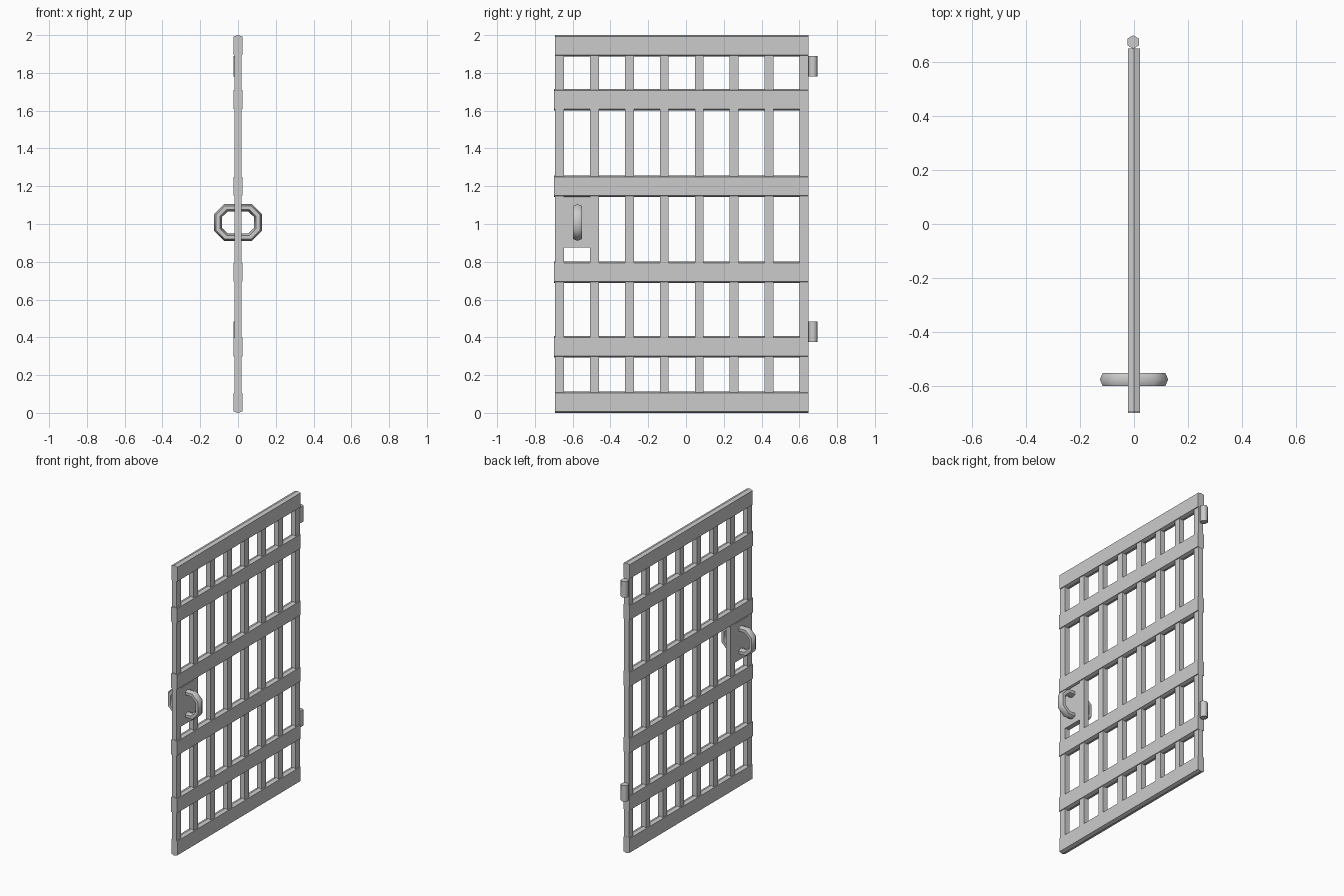
import bpy, bmesh, math

cube = bpy.data.objects.get("Cube")
if cube:
    bpy.data.objects.remove(cube, do_unlink=True)

iron = bpy.data.materials.new("grey_iron")
iron.use_nodes = True
colour = (0.6, 0.6, 0.6, 1)
iron.diffuse_color = colour
iron.node_tree.nodes["Principled BSDF"].inputs["Base Color"].default_value = colour


def sweep(name, rings, closed=False, smooth=False):
    """Skin a list of cross-section rings; cap the ends of an open sweep."""
    bm = bmesh.new()
    loops = [[bm.verts.new(p) for p in ring] for ring in rings]
    n = len(loops[0])
    pairs = list(zip(loops, loops[1:]))
    if closed:
        pairs.append((loops[-1], loops[0]))
    else:
        bm.faces.new(loops[0])
        bm.faces.new(loops[-1])
    for a, b in pairs:
        for i in range(n):
            j = (i + 1) % n
            bm.faces.new((a[i], a[j], b[j], b[i]))
    bmesh.ops.recalc_face_normals(bm, faces=bm.faces)
    mesh = bpy.data.meshes.new(name)
    bm.to_mesh(mesh)
    bm.free()
    mesh.materials.append(iron)
    obj = bpy.data.objects.new(name, mesh)
    bpy.context.collection.objects.link(obj)
    if smooth:
        bpy.ops.object.select_all(action="DESELECT")
        obj.select_set(True)
        bpy.context.view_layer.objects.active = obj
        bpy.ops.object.shade_smooth_by_angle(angle=math.radians(65))
    return obj


def box(name, half_x, y0, y1, z0, z1):
    return sweep(name, [[(-half_x, y0, z), (half_x, y0, z),
                         (half_x, y1, z), (-half_x, y1, z)] for z in (z0, z1)])


# Horizontal rails: flat bars with shallow ridges along top and bottom
RAIL_W, RAIL_H, RIDGE = 0.023, 0.057, 0.008
for k, z in enumerate((0.057, 0.349, 0.744, 1.2, 1.659, 1.943)):
    front = -0.693 if k in (0, 5) else -0.698
    shoulder = RAIL_H - RIDGE
    section = [(0, RAIL_H), (RAIL_W, shoulder), (RAIL_W, -shoulder),
               (0, -RAIL_H), (-RAIL_W, -shoulder), (-RAIL_W, shoulder)]
    sweep(f"rail_{k + 1}", [[(x, y, z + h) for x, h in section]
                            for y in (front, 0.648)])

# Evenly spaced upright bars
BAR_W, BAR_HALF = 0.018, 0.0235
FIRST, LAST = -0.669, 0.624
for k in range(8):
    y = FIRST + (LAST - FIRST) * k / 7
    box(f"upright_{k + 1}", BAR_W, y - BAR_HALF, y + BAR_HALF, 0.03, 1.97)

# Lock plate filling the space between the first two uprights
box("lock_plate", BAR_W - 0.001, -0.65, -0.485, 0.875, 1.14)

# Hinge barrels: six-sided pins on the rear edge
for name, z0 in (("lower_hinge", 0.375), ("upper_hinge", 1.78)):
    rings = []
    for z in (z0, z0 + 0.11):
        rings.append([(-0.003 + 0.025 * math.sin(a), 0.672 + 0.025 * math.cos(a), z)
                      for a in (math.tau * i / 6 for i in range(6))])
    sweep(name, rings, smooth=True)

# Ring handle through the plate: stretched octagon with six-sided section
outer = [(0.126, 0.045), (0.074, 0.097)]
inner = [(0.085, 0.029), (0.055, 0.058)]


def octagon(quarter):
    a, b = quarter
    return [a, b, (-b[0], b[1]), (-a[0], a[1]),
            (-a[0], -a[1]), (-b[0], -b[1]), (b[0], -b[1]), (a[0], -a[1])]


rings = []
for o, i in zip(octagon(outer), octagon(inner)):
    ring = []
    for s in range(6):
        a = math.tau * s / 6
        t = 0.5 + 0.5 * math.cos(a)
        ring.append((i[0] + (o[0] - i[0]) * t,
                     -0.574 + 0.028 * math.sin(a),
                     1.008 + i[1] + (o[1] - i[1]) * t))
    rings.append(ring)
sweep("ring_handle", rings, closed=True, smooth=True)
